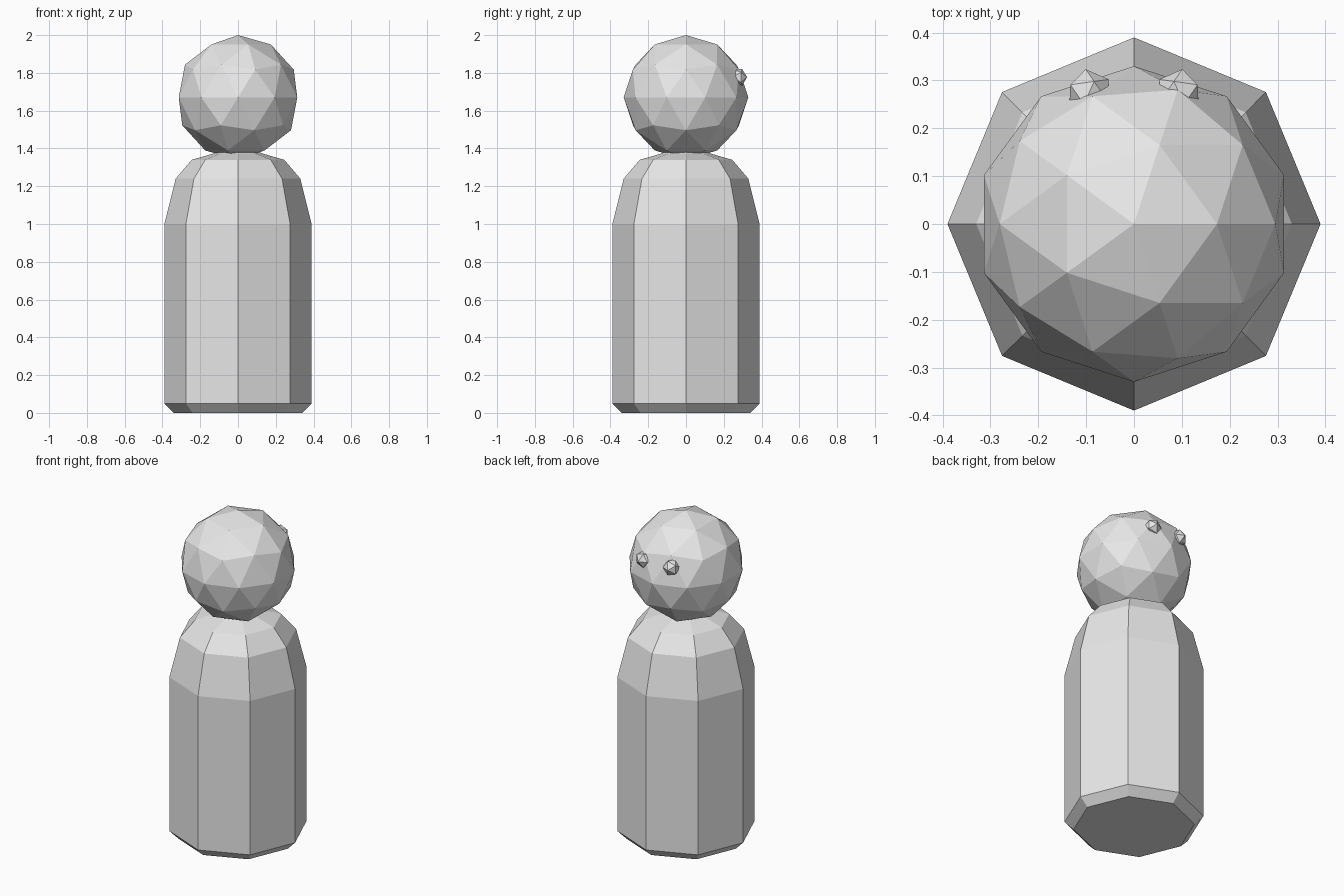
import bpy
import math
from mathutils import Matrix

old = bpy.data.objects.get("Cube")
if old:
    bpy.data.objects.remove(old, do_unlink=True)

grey = bpy.data.materials.new("plain grey")
grey.use_nodes = True
tone = (0.8, 0.8, 0.8, 1)
grey.diffuse_color = tone
grey.node_tree.nodes["Principled BSDF"].inputs["Base Color"].default_value = tone


def finish(obj, name):
    obj.name = name
    obj.data.name = name
    obj.data.materials.append(grey)
    return obj


def lathe(name, profile, sides):
    """Closed solid of revolution with flat faces."""
    verts, faces = [], []
    for radius, z in profile:
        for i in range(sides):
            a = math.tau * i / sides
            verts.append((radius * math.cos(a), radius * math.sin(a), z))
    for r in range(len(profile) - 1):
        for i in range(sides):
            j = (i + 1) % sides
            lo, hi = r * sides, (r + 1) * sides
            faces.append((lo + i, lo + j, hi + j, hi + i))
    faces.append(tuple(reversed(range(sides))))
    faces.append(tuple(range(len(verts) - sides, len(verts))))
    mesh = bpy.data.meshes.new(name)
    mesh.from_pydata(verts, [], faces)
    obj = bpy.data.objects.new(name, mesh)
    bpy.context.collection.objects.link(obj)
    return finish(obj, name)


def ball(name, level, radius):
    bpy.ops.mesh.primitive_ico_sphere_add(subdivisions=level, radius=radius, location=(0, 0, 0))
    return finish(bpy.context.object, name)


# Octagonal body with bevelled foot and rounded shoulders
lathe("body", [(0.34, 0), (0.39, 0.05), (0.39, 1.0), (0.33, 1.24),
               (0.245, 1.34), (0.13, 1.373), (0.07, 1.40)], 8)

# Faceted head
head = ball("head", 2, 0.33)
head.data.transform(Matrix.Translation((0, 0, 1.67)))

# Eyes: one pole points outward along +y, second eye mirrored
outward = Matrix(((-1, 0, 0, 0), (0, 0, 1, 0), (0, 1, 0, 0), (0, 0, 0, 1)))
eyes = ball("eyes", 1, 0.05)
eyes.data.transform(Matrix.Translation((0.094, 0.274, 1.777))
                    @ Matrix.Rotation(math.radians(-8), 4, "Z") @ outward)
eyes.modifiers.new("mirror", "MIRROR").use_mirror_merge = False
